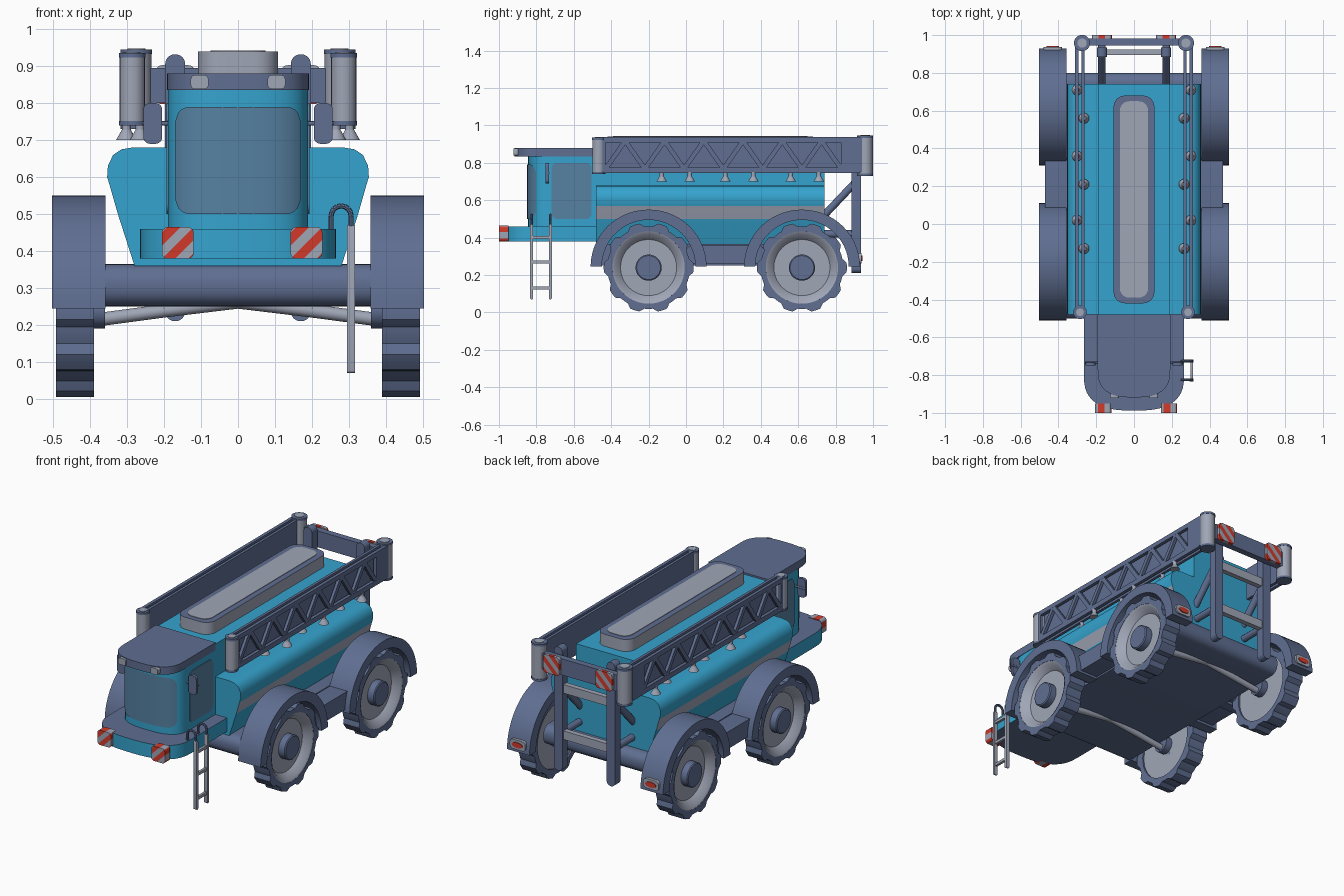
import bpy, bmesh, math
from mathutils import Vector

if "Cube" in bpy.data.objects:
    bpy.data.objects.remove(bpy.data.objects["Cube"])

COLORS = {
    "blue_paint": (0.036, 0.37, 0.62), "slate": (0.115, 0.157, 0.285),
    "light_grey": (0.35, 0.38, 0.47), "signal_red": (0.64, 0.042, 0.023),
    "tinted_glass": (0.093, 0.22, 0.36)}
MATS, IDX = [], {}
for i, (n, c) in enumerate(COLORS.items()):
    m = bpy.data.materials.new(n)
    m.diffuse_color = (*c, 1)
    m.use_nodes = True
    m.node_tree.nodes["Principled BSDF"].inputs["Base Color"].default_value = m.diffuse_color
    MATS.append(m)
    IDX[n] = i
BLUE, SLATE, GREY, RED, GLASS = COLORS


def emit(name, bm, color, mirror=False, recalc=True):
    """Finish an object; color is a name or a rule on a face."""
    if recalc:
        bmesh.ops.recalc_face_normals(bm, faces=bm.faces[:])
    bm.normal_update()
    for f in bm.faces:
        f.material_index = IDX[color(f) if callable(color) else color]
    me = bpy.data.meshes.new(name)
    bm.to_mesh(me)
    bm.free()
    for m in MATS:
        me.materials.append(m)
    ob = bpy.data.objects.new(name, me)
    bpy.context.collection.objects.link(ob)
    if mirror:
        ob.modifiers.new("Mirror", 'MIRROR').use_axis[0] = True
    return ob


def prism(pts, axis, a, b, bm=None):
    """Extrude a 2D outline along x (pts=y,z), y (pts=x,z) or z (pts=x,y)."""
    bm = bm or bmesh.new()
    at = {'x': lambda u, v, w: (w, u, v), 'y': lambda u, v, w: (u, w, v),
          'z': lambda u, v, w: (u, v, w)}[axis]
    A = [bm.verts.new(at(u, v, a)) for u, v in pts]
    B = [bm.verts.new(at(u, v, b)) for u, v in pts]
    bm.faces.new(A)
    bm.faces.new(B[::-1])
    for i in range(len(pts)):
        j = (i + 1) % len(pts)
        bm.faces.new((A[j], A[i], B[i], B[j]))
    return bm


def rrect(u0, v0, u1, v1, r, n=6):
    out = []
    for k, (cu, cv) in enumerate(((u1 - r, v1 - r), (u0 + r, v1 - r), (u0 + r, v0 + r), (u1 - r, v0 + r))):
        for i in range(n + 1):
            t = (k + i / n) * math.pi / 2
            out.append((cu + r * math.cos(t), cv + r * math.sin(t)))
    return out


def circle(u, v, r, n=24, rv=None):
    return [(u + r * math.cos(2 * math.pi * i / n), v + (rv or r) * math.sin(2 * math.pi * i / n)) for i in range(n)]


def rods(points, r, bm=None, r2=None, n=12):
    """Chain of cylinders through points (cone when r2 is given)."""
    bm = bm or bmesh.new()
    for p, q in zip(points, points[1:]):
        p, q = Vector(p), Vector(q)
        M = (q - p).to_track_quat('Z', 'Y').to_matrix().to_4x4()
        M.translation = (p + q) / 2
        bmesh.ops.create_cone(bm, cap_ends=True, segments=n, radius1=r, radius2=r if r2 is None else r2,
                              depth=(q - p).length, matrix=M)
    return bm


def lathe_x(profile, cy, cz, n=40, bm=None):
    bm = bm or bmesh.new()
    rings = [[bm.verts.new((x, cy + r * math.cos(2 * math.pi * i / n), cz + r * math.sin(2 * math.pi * i / n)))
              for i in range(n)] for x, r in profile]
    for A, B in zip(rings, rings[1:]):
        for i in range(n):
            j = (i + 1) % n
            bm.faces.new((A[i], A[j], B[j], B[i]))
    bm.faces.new(rings[0])
    bm.faces.new(rings[-1])
    return bm


NOSE = 2.7  # squareness of the rounded nose


def nose(w, yb, ya, depth, n=24):
    """Plan outline: straight sides back to yb, rounded front from ya."""
    pts = [(w, yb)]
    for i in range(n + 1):
        t = math.pi * i / n
        c, s = math.cos(t), math.sin(t)
        pts.append((math.copysign(abs(c) ** (2 / NOSE), c) * w, ya - depth * abs(s) ** (2 / NOSE)))
    return pts + [(-w, yb)]


# tank body with side stripe, and chassis
half = [(.28, .36), (.325, .50), (.345, .57), (.354, .60), (.352, .63), (.338, .66), (.315, .675),
        (.285, .68), (.19, .68), (.19, .87)]
body = prism(half + [(-x, z) for x, z in half[::-1]], 'y', -.48, .74)
emit("tank_body", body, lambda f: GREY if .50 < f.calc_center_median().z < .57 and abs(f.normal.x) > .7
     and abs(f.normal.y) < .5 else BLUE)
emit("chassis", prism(rrect(-.5, .25, .80, .365, .05), 'x', -.36, .36), SLATE)
emit("chassis_bridge", prism(rrect(.0, .26, .42, .36, .035), 'x', .355, .472), SLATE, True)

# tank lid: grey sides, slate rim, grey inner panel
emit("tank_lid", prism(rrect(-.108, -.42, .108, .68, .06), 'z', .86, .94),
     lambda f: SLATE if f.normal.z > .9 else GREY)
emit("tank_lid_panel", prism(rrect(-.075, -.39, .075, .65, .05), 'z', .935, .943), GREY)

# cab
emit("cab_shell", prism(nose(.19, -.48, -.72, .125), 'z', .45, .84), BLUE)
emit("cab_roof", prism(nose(.192, -.48, -.77, .148), 'z', .835, .88), SLATE)
bm = bmesh.new()
cols, hw, r = [], .17, .04
for i in range(41):
    x = -hw + 2 * hw * i / 40
    d = max(0, abs(x) - (hw - r))
    c = r - math.sqrt(max(0, r * r - d * d))
    y = -.72 - .129 * (1 - (abs(x) / .194) ** NOSE) ** (1 / NOSE)
    cols.append((bm.verts.new((x, y, .50 + c)), bm.verts.new((x, y, .79 - c))))
for (a, b), (c, d) in zip(cols, cols[1:]):
    bm.faces.new((a, c, d, b))
emit("windshield", bm, GLASS, recalc=False)
emit("side_window", prism(rrect(-.72, .50, -.505, .80, .03), 'x', .187, .194), GLASS, True)
emit("roof_lamp", prism(rrect(.08, .838, .128, .876, .012), 'y', -.922, -.88), GREY, True)
emit("mirror", prism(rrect(.205, .69, .256, .80, .018), 'y', -.75, -.733), SLATE, True)
emit("mirror_arm", rods([(.185, -.735, .745), (.26, -.735, .745)], .006), SLATE, True)

# front platform, slate above and below with blue skirt
emit("front_platform", prism(nose(.265, -.47, -.80, .188), 'z', .38, .46),
     lambda f: SLATE if abs(f.normal.z) > .9 else BLUE)


# striped warning plates
def warning_plate(name, cx, cz, size, y0, y1):
    h = size / 2
    bm = prism(rrect(cx - h, cz - h, cx + h, cz + h, .016), 'y', y0, y1)
    n, w = Vector((1, 0, -1)).normalized(), .025
    o = Vector((cx, 0, cz))
    for k in range(-2, 3):
        bmesh.ops.bisect_plane(bm, geom=bm.verts[:] + bm.edges[:] + bm.faces[:], dist=1e-5,
                               plane_co=o + n * w * k, plane_no=n)
    emit(name, bm, lambda f: RED if math.floor((f.calc_center_median() - o).dot(n) / w) % 2 == 0 else GREY)


for s, side in ((-1, "left"), (1, "right")):
    warning_plate("front_warning_plate_" + side, s * .185 - (.022 if s < 0 else -.0) * -1, .422, .086, -1.0, -.95)
    warning_plate("rear_warning_plate_" + side, s * .17, .85, .105, .982, 1.0)

# ladder on the right side
bm = bmesh.new()
for y in (-.825, -.725):
    prism(rrect(y - .008, .07, y + .008, .47, .007, 3), 'x', .295, .316, bm)
for z in (.13, .27, .40):
    prism(rrect(-.825, z - .008, -.725, z + .008, .004, 2), 'x', .298, .313, bm)
emit("ladder", bm, GREY)
bm = bmesh.new()
for y in (-.825, -.725):
    arc = [(.279 + .027 * math.cos(t * math.pi / 8), y, .495 + .027 * math.sin(t * math.pi / 8)) for t in range(9)]
    rods([(.306, y, .46)] + arc + [(.252, y, .45)], .007, bm, n=8)
emit("ladder_handrails", bm, SLATE)

# wheels, fenders and suspension
for cy, tag in ((-.20, "front"), (.62, "rear")):
    cz, N = .24, 120
    bm = bmesh.new()
    rings = []
    for i in range(N):
        t = 2 * math.pi * i / N
        lug = max(0, min(1, .5 + 1.6 * math.cos(10 * t)))
        R = .221 + .019 * lug
        rings.append([bm.verts.new((x, cy + q * math.cos(t), cz + q * math.sin(t)))
                      for x, q in ((.39, .19), (.39, R), (.492, R), (.492, .193))])
    for i in range(N):
        A, B = rings[i], rings[(i + 1) % N]
        for k in range(4):
            bm.faces.new((A[k], B[k], B[(k + 1) % 4], A[(k + 1) % 4]))
    emit(tag + "_tyre", bm, SLATE, True)
    emit(tag + "_rim", lathe_x([(.40, .194), (.491, .194), (.485, .18), (.45, .15)], cy, cz), GREY, True)
    emit(tag + "_hub", lathe_x([(.40, .07), (.488, .07), (.493, .064)], cy, cz, 28), SLATE, True)
    emit(tag + "_axle_stub", rods([(.36, cy, cz), (.41, cy, cz)], .05), SLATE, True)
    arch = [(cy + .31 * math.cos(math.pi * i / 28), .245 + .305 * math.sin(math.pi * i / 28)) for i in range(29)]
    arch += [(cy + .25 * math.cos(math.pi * i / 28), .245 + .25 * math.sin(math.pi * i / 28)) for i in range(28, -1, -1)]
    emit(tag + "_fender", prism(arch, 'x', .358, .503), SLATE, True)
    emit(tag + "_suspension_arm", rods([(0, cy, .262), (.2, cy, .238), (.41, cy, .21)], .018), GREY, True)
emit("tail_lamp_housing", prism(rrect(.38, .262, .48, .318, .02), 'y', .91, .938), GREY, True)
emit("tail_lamp", prism(circle(.43, .29, .034, rv=.015), 'y', .936, .943), RED, True)

# folded spray booms: outer lattice and solid inner panel
bm = bmesh.new()
Y0, Y1, ZL, ZH, X0, X1 = -.43, .83, .768, .917, .293, .312
for u0, v0, u1, v1 in ((-.45, .745, .93, .775), (-.45, .91, .93, .937), (-.46, .745, Y0, .937), (Y1, .75, .94, .935)):
    prism([(u0, v0), (u1, v0), (u1, v1), (u0, v1)], 'x', X0, X1, bm)
n, hw = 12, .015
for i in range(n):
    a, b = Y0 + (Y1 - Y0) * i / n, Y0 + (Y1 - Y0) * (i + 1) / n
    za, zb = (ZL, ZH) if i % 2 == 0 else (ZH, ZL)
    prism([(a - hw, za), (a + hw, za), (b + hw, zb), (b - hw, zb)], 'x', X0 + .001, X1 - .001, bm)
emit("boom_lattice", bm, SLATE, True)
emit("boom_inner_panel", prism([(-.46, .745), (.95, .745), (.95, .937), (-.46, .937)], 'x', .262, .278), SLATE, True)
for tag, x, y, r, z0, z1 in (("front", .286, -.467, .034, .74, .935), ("rear", .275, .958, .041, .73, .945)):
    emit(tag + "_boom_post", rods([(x, y, z0 + .012), (x, y, z1 - .012)], r, n=24), GREY, True)
    bm = rods([(x, y, z1 - .012), (x, y, z1)], r + .002, n=24)
    emit(tag + "_boom_post_caps", rods([(x, y, z0), (x, y, z0 + .012)], r + .002, bm, n=24), SLATE, True)
    emit(tag + "_boom_post_pin", rods([(x, y, z1), (x, y, z1 + .003)], r * .6, n=20), GREY, True)
bm = bmesh.new()
for i, y in enumerate((-.13, .02, .21, .36, .56, .71)):
    x = .265 if i % 2 == 0 else .302
    rods([(x, y, .70), (x, y, .728)], .028, bm, r2=.012, n=16)
    rods([(x, y, .726), (x, y, .75)], .012, bm)
emit("spray_nozzles", bm, GREY, True)

# rear boom carrier frame
emit("carrier_post", prism(rrect(.143, .21, .197, .932, .026), 'y', .885, .935), SLATE, True)
emit("carrier_top_beam", prism(rrect(-.25, .80, .25, .895, .02), 'y', .945, .982), SLATE)
emit("carrier_link", prism(rrect(.15, .81, .19, .885, .01), 'y', .93, .95), SLATE, True)
bm = bmesh.new()
for z in (.42, .69):
    prism(rrect(-.15, z - .025, .15, z + .025, .008), 'y', .895, .925, bm)
emit("carrier_crossbars", bm, GREY)
bm = rods([(.17, .72, .50), (.17, .90, .69)], .02)
emit("carrier_struts", rods([(.17, .72, .42), (.17, .90, .42)], .02, bm), SLATE, True)

# smooth round surfaces, keep hard edges
for ob in bpy.data.objects:
    ob.select_set(True)
    bpy.context.view_layer.objects.active = ob
bpy.ops.object.shade_smooth_by_angle(angle=math.radians(32))
